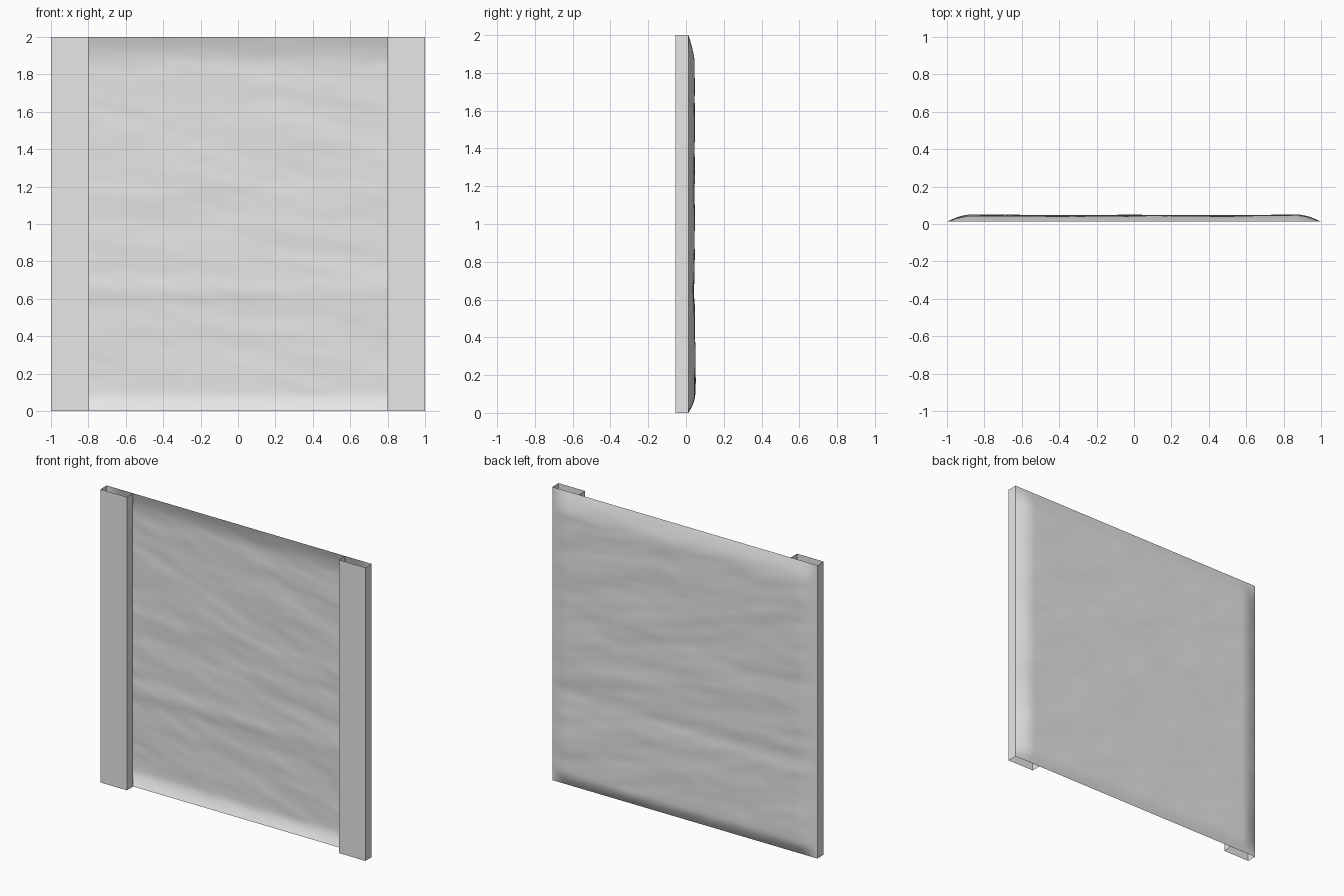
import bpy
import bmesh
import math
from mathutils import Vector, noise

default = bpy.data.objects.get("Cube")
if default:
    bpy.data.objects.remove(default)

RIM_Y = 0.013      # plane where sheet rim and channels meet
FRONT_Y = -0.055   # front face of the channels

grey = bpy.data.materials.new("light grey")
grey.use_nodes = True
grey.diffuse_color = (0.8, 0.8, 0.8, 1)
grey.node_tree.nodes["Principled BSDF"].inputs["Base Color"].default_value = (0.8, 0.8, 0.8, 1)


def add_object(name, bm):
    mesh = bpy.data.meshes.new(name)
    bm.to_mesh(mesh)
    bm.free()
    mesh.materials.append(grey)
    obj = bpy.data.objects.new(name, mesh)
    bpy.context.collection.objects.link(obj)
    return obj


def rise(distance, width):
    """Rounded climb from the rim to the flat middle."""
    t = min(max(distance / width, 0), 1)
    return math.sin(t * math.pi / 2)


def sheet_y(x, z):
    # Rounded border, tighter along the bottom edge
    edge = rise(1 - abs(x), 0.13) * rise(z, 0.1) * rise(2 - z, 0.16)
    # Broad sag with a shallow crease across the lower part
    depth = 0.031 + 0.004 * math.exp(-((z - 0.25) / 0.3) ** 2)
    depth -= 0.005 * math.exp(-((z - 0.65) / 0.06) ** 2)
    # Wrinkles stretched sideways
    wide = noise.noise(Vector((x * 1.8, 3.1, z * 7 + x)))
    fine = noise.noise(Vector((x * 5, 8.7, z * 15 + x * 2)))
    return RIM_Y + edge * (depth + 0.0045 * wide + 0.002 * fine)


# Wrinkled sheet
N = 120
bm = bmesh.new()
bmesh.ops.create_grid(bm, x_segments=N, y_segments=N, size=1)
for v in bm.verts:
    x, z = -v.co.x, v.co.y + 1
    v.co = (x, sheet_y(x, z), z)
for f in bm.faces:
    f.smooth = True
bmesh.ops.recalc_face_normals(bm, faces=bm.faces)
bm.normal_update()
if sum(f.normal.y for f in bm.faces) < 0:
    bmesh.ops.reverse_faces(bm, faces=bm.faces)
add_object("wrinkled_sheet", bm)


# Open-ended side channels: inner wall, front face, outer wall
def channel(name, side):
    profile = [(0.8, RIM_Y), (0.8, FRONT_Y), (1, FRONT_Y), (1, RIM_Y)]
    bm = bmesh.new()
    low = [bm.verts.new((side * x, y, 0)) for x, y in profile]
    high = [bm.verts.new((side * x, y, 2)) for x, y in profile]
    for i in range(3):
        quad = [low[i], low[i + 1], high[i + 1], high[i]]
        bm.faces.new(quad if side > 0 else quad[::-1])
    add_object(name, bm)


channel("left_channel", 1)
channel("right_channel", -1)
